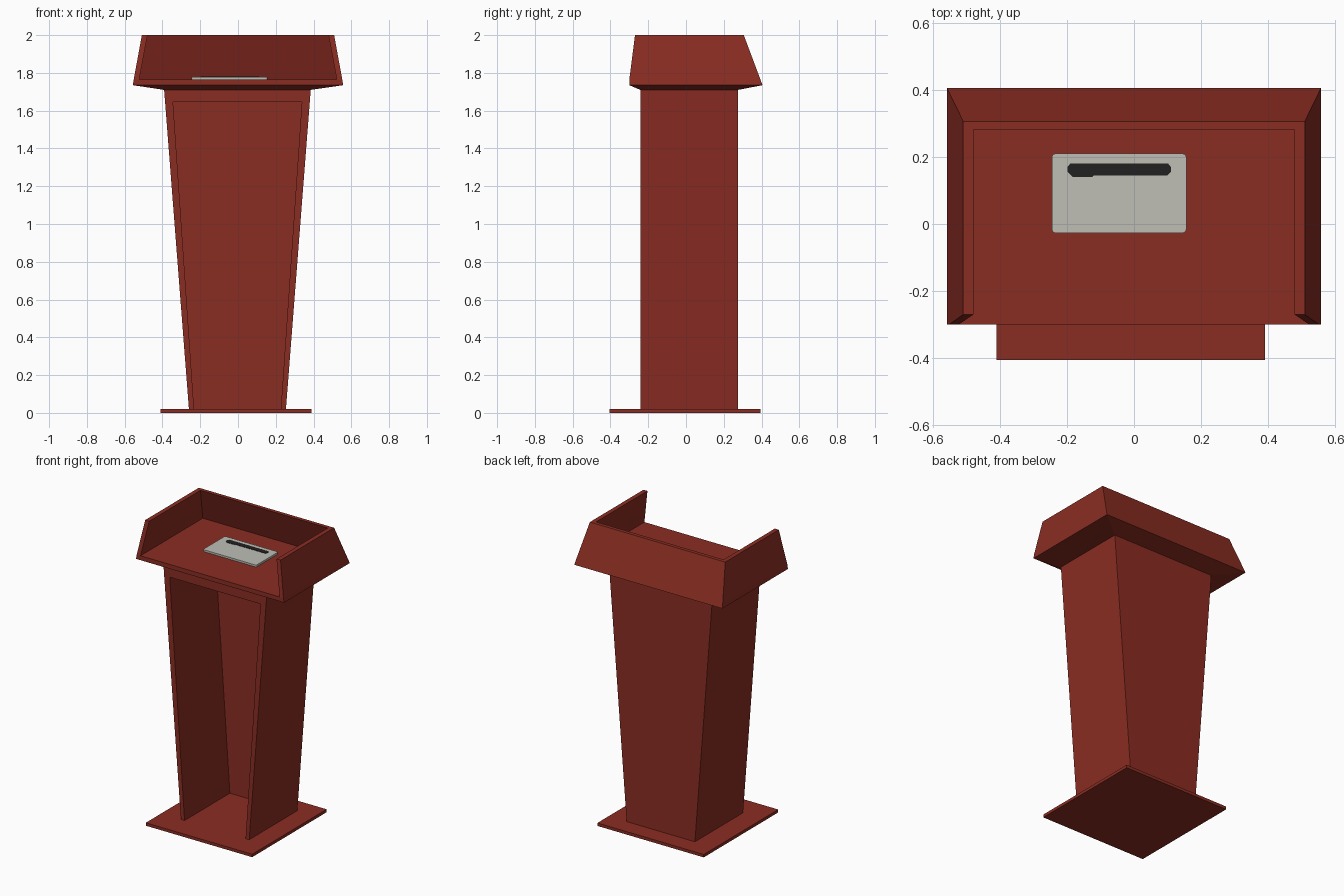
import bpy, bmesh, math

if "Cube" in bpy.data.objects:
    bpy.data.objects.remove(bpy.data.objects["Cube"])


def material(name, rgb):
    m = bpy.data.materials.new(name)
    m.diffuse_color = (*rgb, 1)
    m.use_nodes = True
    m.node_tree.nodes["Principled BSDF"].inputs["Base Color"].default_value = m.diffuse_color
    return m


wood = material("red brown wood", (0.255, 0.026, 0.016))
grey = material("pale grey", (0.52, 0.52, 0.47))
black = material("black", (0.015, 0.015, 0.016))


def loft(name, rings, mat):
    """Solid through matching outlines; each ring is (points, z)."""
    bm = bmesh.new()
    loops = [[bm.verts.new((x, y, z)) for x, y in pts] for pts, z in rings]
    for a, b in zip(loops, loops[1:]):
        n = len(a)
        for i in range(n):
            j = (i + 1) % n
            bm.faces.new((a[i], a[j], b[j], b[i]))
    bm.faces.new(loops[0][::-1])
    bm.faces.new(loops[-1])
    bmesh.ops.recalc_face_normals(bm, faces=bm.faces[:])
    me = bpy.data.meshes.new(name)
    bm.to_mesh(me)
    bm.free()
    me.materials.append(mat)
    ob = bpy.data.objects.new(name, me)
    bpy.context.collection.objects.link(ob)
    return ob


def rect(x0, x1, y0, y1):
    return [(x0, y0), (x1, y0), (x1, y1), (x0, y1)]


def u_shape(xo, xi, yf, yi, yb, cx=0):
    """Two side walls and a back wall, open towards the front."""
    right = [(xi, yi), (xi, yf), (xo, yf), (xo, yb)]
    left = [(-x, y) for x, y in reversed(right)]
    return [(x + cx, y) for x, y in right + left]


def rounded(x0, x1, y0, y1, r, steps=3):
    pts = []
    corners = [(x1 - r, y1 - r), (x0 + r, y1 - r), (x0 + r, y0 + r), (x1 - r, y0 + r)]
    for k, (cx, cy) in enumerate(corners):
        for s in range(steps + 1):
            a = math.pi / 2 * (k + s / steps)
            pts.append((cx + r * math.cos(a), cy + r * math.sin(a)))
    return pts


# Foot plate
base = rect(-0.41, 0.39, -0.405, 0.395)
loft("base_plate", [(base, 0), (base, 0.02)], wood)

# Hollow tapered column, open at the front, closed by a slab on top
loft("column", [(u_shape(0.256, 0.229, -0.242, 0.245, 0.275, -0.003), 0.01),
                (u_shape(0.383, 0.341, -0.242, 0.245, 0.275, -0.003), 1.645)], wood)
loft("column_top", [(rect(-0.386, 0.380, -0.242, 0.275), 1.645),
                    (rect(-0.391, 0.385, -0.242, 0.275), 1.71)], wood)

# Desk floor with flared underside
loft("desk_floor", [(rect(-0.391, 0.385, -0.242, 0.275), 1.71),
                    (rect(-0.557, 0.557, -0.30, 0.405), 1.735),
                    (rect(-0.552, 0.552, -0.30, 0.394), 1.765)], wood)

# Inward leaning walls around the desk
loft("desk_walls", [(u_shape(0.552, 0.523, -0.30, 0.368, 0.394), 1.765),
                    (u_shape(0.509, 0.479, -0.27, 0.281, 0.306), 2.0)], wood)

# Clipboard with dark slot
board = rounded(-0.245, 0.156, -0.027, 0.21, 0.012)
loft("clipboard", [(board, 1.765), (board, 1.778)], grey)
slot = [(-0.19, 0.18), (-0.198, 0.17), (-0.198, 0.155), (-0.183, 0.14), (-0.125, 0.14),
        (-0.12, 0.145), (0.1, 0.145), (0.11, 0.155), (0.11, 0.17), (0.102, 0.18)]
loft("clipboard_slot", [(slot, 1.777), (slot, 1.78)], black)
